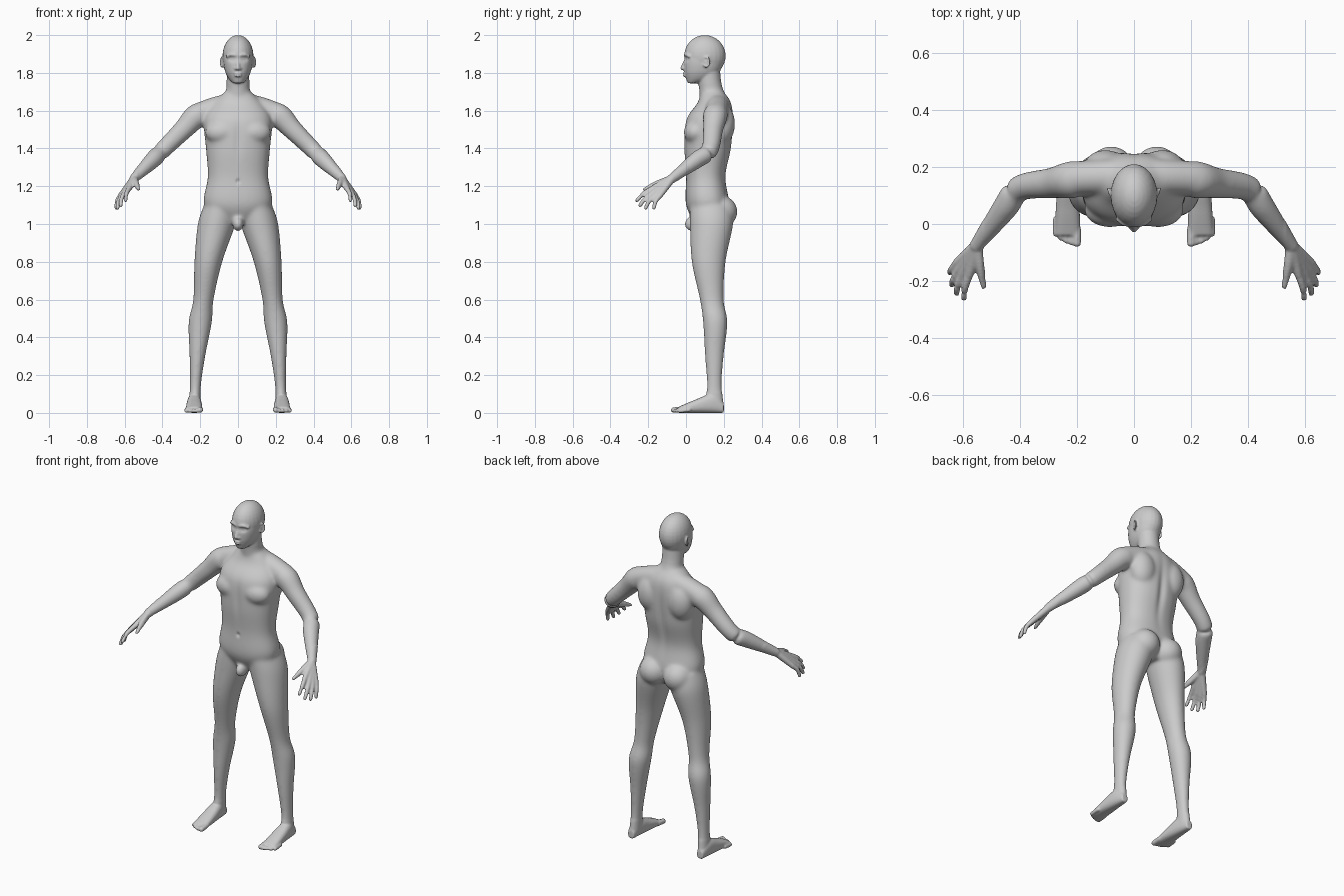
import bpy, bmesh, math
from mathutils import Vector, Matrix

if "Cube" in bpy.data.objects:
    bpy.data.objects.remove(bpy.data.objects["Cube"], do_unlink=True)

bm = bmesh.new()
RIGHT, BACK, UP = Matrix.Identity(3)


def spline(rows, steps=6):
    """Smooth interpolation through rows of numbers."""
    rows = [Vector(row) for row in rows]
    last = len(rows) - 1
    result = []
    for i in range(last):
        start, end = rows[i], rows[i + 1]
        leave = (end - rows[max(i - 1, 0)]) / 2
        arrive = (rows[min(i + 2, last)] - start) / 2
        for k in range(steps):
            t = k / steps
            ease = t * t * (3 - 2 * t)
            result.append(start.lerp(end, ease) + leave * t * (1 - t) ** 2
                          - arrive * t * t * (1 - t))
    return result + [rows[last]]


def skin(rings, side=1, power=2, segments=28):
    """Closed surface through rings of (centre, first axis, second axis)."""
    def rounded(value):
        return math.copysign(abs(value) ** (2 / power), value)

    loops = []
    for centre, first, second in rings:
        loop = []
        for k in range(segments):
            angle = math.tau * k / segments
            point = centre + first * rounded(math.cos(angle)) + second * rounded(math.sin(angle))
            loop.append(bm.verts.new((point.x * side, point.y, point.z)))
        loops.append(loop)
    faces = [bm.faces.new(loops[0]), bm.faces.new(loops[-1])]
    for lower, upper in zip(loops, loops[1:]):
        for k in range(segments):
            faces.append(bm.faces.new((lower[k - 1], upper[k - 1], upper[k], lower[k])))
    bmesh.ops.recalc_face_normals(bm, faces=faces)


def column(rows, side=1, power=2):
    """Upright form; rows are height, middle, half width, front, back."""
    skin([(Vector((middle, (front + back) / 2, height)), RIGHT * half, BACK * (back - front) / 2)
          for height, middle, half, front, back in spline(rows)], side, power)


def ball(centre, size, side=1):
    x, y, z = centre
    place = Matrix.Translation((x * side, y, z)) @ Matrix.Diagonal((*size, 1))
    bmesh.ops.create_uvsphere(bm, u_segments=24, v_segments=16, radius=1, matrix=place)


def tube(points, radii, side=1):
    """Round limb with rounded ends."""
    path = spline([(*point, radius) for point, radius in zip(points, radii)])
    rings = []
    for i, point in enumerate(path):
        ahead, behind = path[min(i + 1, len(path) - 1)], path[max(i - 1, 0)]
        along = (ahead - behind).to_3d().normalized()
        across = along.cross(BACK if abs(along.y) < abs(along.z) else UP).normalized()
        rings.append((point.to_3d(), across * point.w, along.cross(across) * point.w))
    skin(rings, side)
    for point in (path[0], path[-1]):
        ball(point.to_3d(), [point.w] * 3, side)


# torso
column([(1, 0, .08, .05, .2), (1.1, 0, .18, 0, .23), (1.25, 0, .16, 0, .21),
        (1.4, 0, .17, -.01, .24), (1.55, 0, .18, 0, .25), (1.64, 0, .13, .06, .24),
        (1.7, 0, .07, .08, .2)], power=2.3)
# neck
tube([(0, .16, 1.6), (0, .13, 1.72), (0, .12, 1.82)], (.08, .062, .06))
# skull and jaw
ball((0, .1, 1.89), (.082, .11, .11))
column([(1.745, 0, .025, .01, .06), (1.77, 0, .05, 0, .14), (1.81, 0, .069, -.01, .18),
        (1.87, 0, .078, -.01, .2), (1.94, 0, .07, .01, .19)], power=2.2)
# nose, lips, groin
tube([(0, 0, 1.87), (0, -.02, 1.825)], (.008, .011))
for lip in (1.785, 1.796):
    ball((0, -.007, lip), (.02, .011, .006))
ball((0, .035, 1), (.03, .045, .04))

for side in (1, -1):
    # nostril, brow
    ball((.011, -.011, 1.822), (.009, .01, .008), side)
    tube([(.012, -.005, 1.893), (.035, 0, 1.897), (.057, .016, 1.888)], [.008] * 3, side)
    # ear with curled rim
    ball((.078, .108, 1.857), (.008, .013, .02), side)
    rim = []
    for k in range(7):
        turn = math.pi * (k / 4 - .8)
        rim.append((.085 + .007 * math.cos(turn), .108 + .016 * math.cos(turn),
                    1.857 + .026 * math.sin(turn)))
    tube(rim, [.005] * len(rim), side)
    # chest, shoulder blade, buttock
    ball((.085, .05, 1.485), (.09, .062, .065), side)
    ball((.1, .19, 1.53), (.08, .07, .11), side)
    ball((.08, .185, 1.065), (.085, .088, .085), side)
    # trapezius
    tube([(0, .17, 1.63), (.1, .165, 1.617), (.2, .16, 1.585)], (.066, .062, .06), side)
    # arm
    shoulder, elbow = Vector((.215, .155, 1.573)), Vector((.4, .125, 1.39))
    wrist = Vector((.55, -.075, 1.24))
    tube([(.14, .16, 1.575), shoulder, shoulder.lerp(elbow, .4), elbow,
          elbow.lerp(wrist, .35), wrist], (.06, .066, .054, .046, .045, .025), side)
    # palm and fingers, fanned from index to little finger
    index, little = Vector((.575, -.175, 1.19)), Vector((.622, -.138, 1.15))
    index_tip, little_tip = Vector((.595, -.26, 1.125)), Vector((.645, -.17, 1.085))
    for k in range(4):
        fan = k / 3
        arch = Vector((.04, -.06, -.06)) * fan * (1 - fan)
        knuckle = index.lerp(little, fan) + arch
        tip = index_tip.lerp(little_tip, fan) + arch
        bend = knuckle.lerp(tip, .5) + Vector((.006, -.006, .004))
        tube([wrist, wrist.lerp(knuckle, .5), knuckle], (.021, .018, .015), side)
        tube([knuckle, bend, tip], (.014, .012, .01), side)
    # thumb
    tube([wrist, (.538, -.15, 1.213), (.523, -.222, 1.183)], (.02, .018, .011), side)
    # leg
    column([(1.1, .09, .09, .02, .24), (1, .113, .1, .02, .25), (.8, .157, .074, .03, .21),
            (.6, .183, .054, .073, .2), (.48, .2, .062, .09, .22), (.3, .215, .042, .1, .2),
            (.15, .225, .03, .11, .19), (.04, .23, .03, .1, .2)], side)
    # foot, from heel to ball
    foot = spline([(.2, .02, .05), (.14, .034, .1), (.05, .042, .07), (-.04, .044, .032)])
    skin([(Vector((.232, y, height / 2)), RIGHT * half, UP * height / 2)
          for y, half, height in foot], side, power=2.5)
    # toes
    for k in range(5):
        radius = .011 if k else .015
        x, end = .2 + .0185 * k, .002 * k * k - .066
        tube([(x, end + .05, radius + .005), (x, end, radius)], (radius, radius), side)

# fuse the parts into one skin
parts = bpy.data.meshes.new("body_parts")
bm.to_mesh(parts)
bm.free()
body = bpy.data.objects.new("body", parts)
bpy.context.collection.objects.link(body)
fuse = body.modifiers.new("fuse", 'REMESH')
fuse.mode = 'VOXEL'
fuse.voxel_size = .0052
fused = body.evaluated_get(bpy.context.evaluated_depsgraph_get())
surface = bpy.data.meshes.new_from_object(fused)
body.modifiers.clear()
body.data = surface
bpy.data.meshes.remove(parts)

bm = bmesh.new()
bm.from_mesh(surface)


def relax(verts, times):
    for _ in range(times):
        bmesh.ops.smooth_vert(bm, verts=verts, factor=.5, use_axis_x=True,
                              use_axis_y=True, use_axis_z=True)


def press(centre, size, depth):
    """Soft shift along depth on both sides of the body."""
    for vert in bm.verts:
        spot = (abs(vert.co.x), vert.co.y, vert.co.z)
        away = sum(((a - b) / c) ** 2 for a, b, c in zip(spot, centre, size))
        if away < 6:
            vert.co.y += depth * math.exp(-away)


# soften the trunk and limbs, keep face, hands and feet crisp
relax([v for v in bm.verts if .11 < v.co.z < 1.735 and abs(v.co.x) < .53], 26)
relax(bm.verts, 2)
# eye sockets, eyelids, mouth, navel
press((.033, 0, 1.872), (.018, .03, .011), .011)
press((.033, 0, 1.873), (.012, .03, .006), -.006)
press((0, -.02, 1.79), (.024, .03, .003), .005)
press((0, 0, 1.225), (.01, .03, .012), .008)
# breastbone and spine grooves
press((0, 0, 1.45), (.02, .05, .1), .006)
press((0, .25, 1.4), (.022, .06, .16), -.012)
relax(bm.verts, 1)
for face in bm.faces:
    face.smooth = True
bm.to_mesh(surface)
bm.free()

# single matte colour
material = bpy.data.materials.new("plain grey")
material.use_nodes = True
grey = (.6, .6, .6, 1)
material.diffuse_color = grey
material.node_tree.nodes["Principled BSDF"].inputs["Base Color"].default_value = grey
surface.materials.clear()
surface.materials.append(material)
